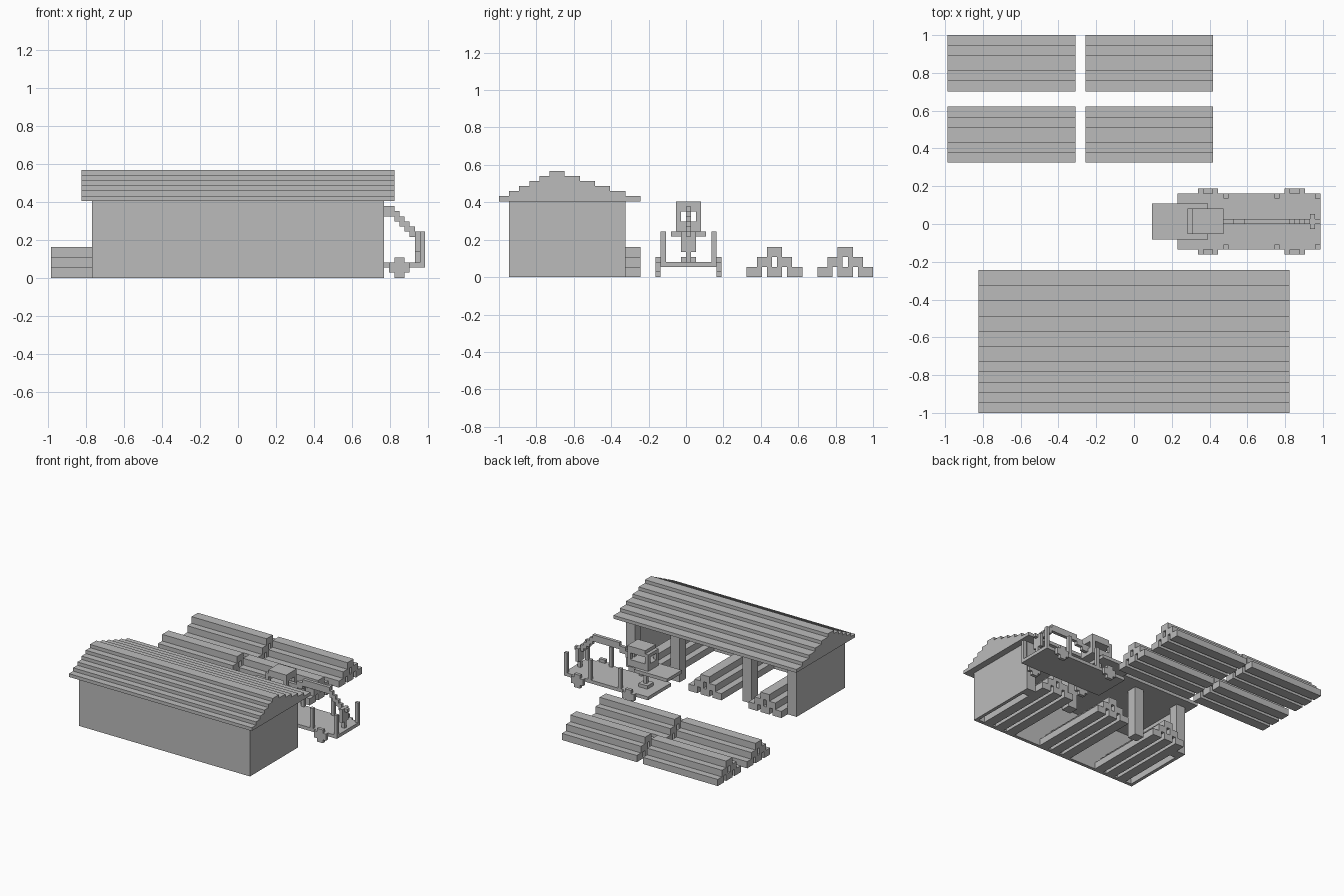
import bpy
import bmesh

cube = bpy.data.objects.get("Cube")
if cube:
    bpy.data.objects.remove(cube, do_unlink=True)

U = 2 / 74                 # size of one grid block
GREY = (0.5, 0.5, 0.5, 1)

mat = bpy.data.materials.new("plain_grey")
mat.use_nodes = True
mat.diffuse_color = GREY
mat.node_tree.nodes["Principled BSDF"].inputs["Base Color"].default_value = GREY


def add_box(bm, x0, x1, y0, y1, z0, z1):
    """Add a block-aligned box to the mesh, in grid units."""
    verts = bmesh.ops.create_cube(bm, size=1)["verts"]
    for v in verts:
        v.co.x = ((x1 if v.co.x > 0 else x0) - 36.5) * U
        v.co.y = ((y1 if v.co.y > 0 else y0) - 37) * U
        v.co.z = (z1 if v.co.z > 0 else z0) * U


def part(name, boxes):
    """Make one object out of a list of boxes."""
    bm = bmesh.new()
    for b in boxes:
        add_box(bm, *b)
    mesh = bpy.data.meshes.new(name)
    bm.to_mesh(mesh)
    bm.free()
    mesh.materials.append(mat)
    obj = bpy.data.objects.new(name, mesh)
    bpy.context.collection.objects.link(obj)
    return obj


def log_pile(name, start, a, length, along_x):
    """Pyramid of three, two and one square logs."""
    boxes = []
    for row in range(3):
        for n in range(3 - row):
            c = a + 2 * row + 4 * n
            z = 2 * row
            if along_x:
                boxes.append((start, start + length, c, c + 3, z, z + 2))
            else:
                boxes.append((c, c + 3, start, start + length, z, z + 2))
    part(name, boxes)


# Shed: closed on the front and ends, open at the back
part("shed_front_wall", [(8, 65, 2, 3, 0, 15)])
part("shed_end_walls", [(8, 9, 3, 25, 0, 15), (64, 65, 3, 25, 0, 15)])
for n, x in enumerate((8, 23, 47, 62)):
    part(f"shed_pillar_{n + 1}", [(x, x + 3, 22, 25, 0, 15)])

# Stepped roof
part("shed_roof", [(6, 67, 2 * n, 28 - 3 * n, 15 + n, 16 + n) for n in range(6)])

# Log piles in the shed bays and in the yard
for n, x in enumerate((11, 31, 51)):
    log_pile(f"shed_log_pile_{n + 1}", 3, x, 25, False)
for x, side in ((0, "right"), (27, "left")):
    for y, place in ((49, "near"), (63, "far")):
        log_pile(f"yard_log_pile_{place}_{side}", x, y, 25, True)

# Trailer bed with stakes
part("trailer_bed", [(45, 73, 32, 43, 2, 3)])
part("trailer_stakes", [(x, x + 1, y, y + 1, 3, 9)
                        for x in (54, 64, 72) for y in (32, 42)])

# Wheels with clipped corners
for x, end in ((49, "front"), (66, "rear")):
    for y, side in ((31, "right"), (43, "left")):
        part(f"wheel_{end}_{side}", [
            (x + 1, x + 3, y, y + 1, 0, 1),
            (x, x + 4, y, y + 1, 1, 3),
            (x + 1, x + 3, y, y + 1, 3, 4)])

# Crane pedestal and operator platform
part("crane_pedestal", [(48, 51, 36, 39, 3, 4), (49, 50, 37, 38, 4, 8)])
part("crane_platform", [(40, 51, 34, 41, 8, 9)])

# Cab with open windows on every side
part("crane_cab", [(47, 54, 35, 40, 9, 11),
                   (47, 54, 35, 40, 13, 14),
                   (48, 54, 35, 40, 14, 15)]
     + [(x, x + 1, y, y + 1, 11, 13) for x in (47, 53) for y in (35, 39)])

# Boom rising from the cab, then stepping down to the grab
part("crane_boom", [(53, 56, 37, 38, 10, 12),
                    (56, 58, 37, 38, 11, 13),
                    (58, 67, 37, 38, 12, 14)]
     + [(67 + n, 68 + n, 37, 38, 11 - n, 13 - n) for n in range(4)])
part("crane_grab", [(70, 73, 37, 38, 8, 9), (71, 72, 36, 39, 5, 9),
                    (71, 72, 37, 38, 3, 5)])
